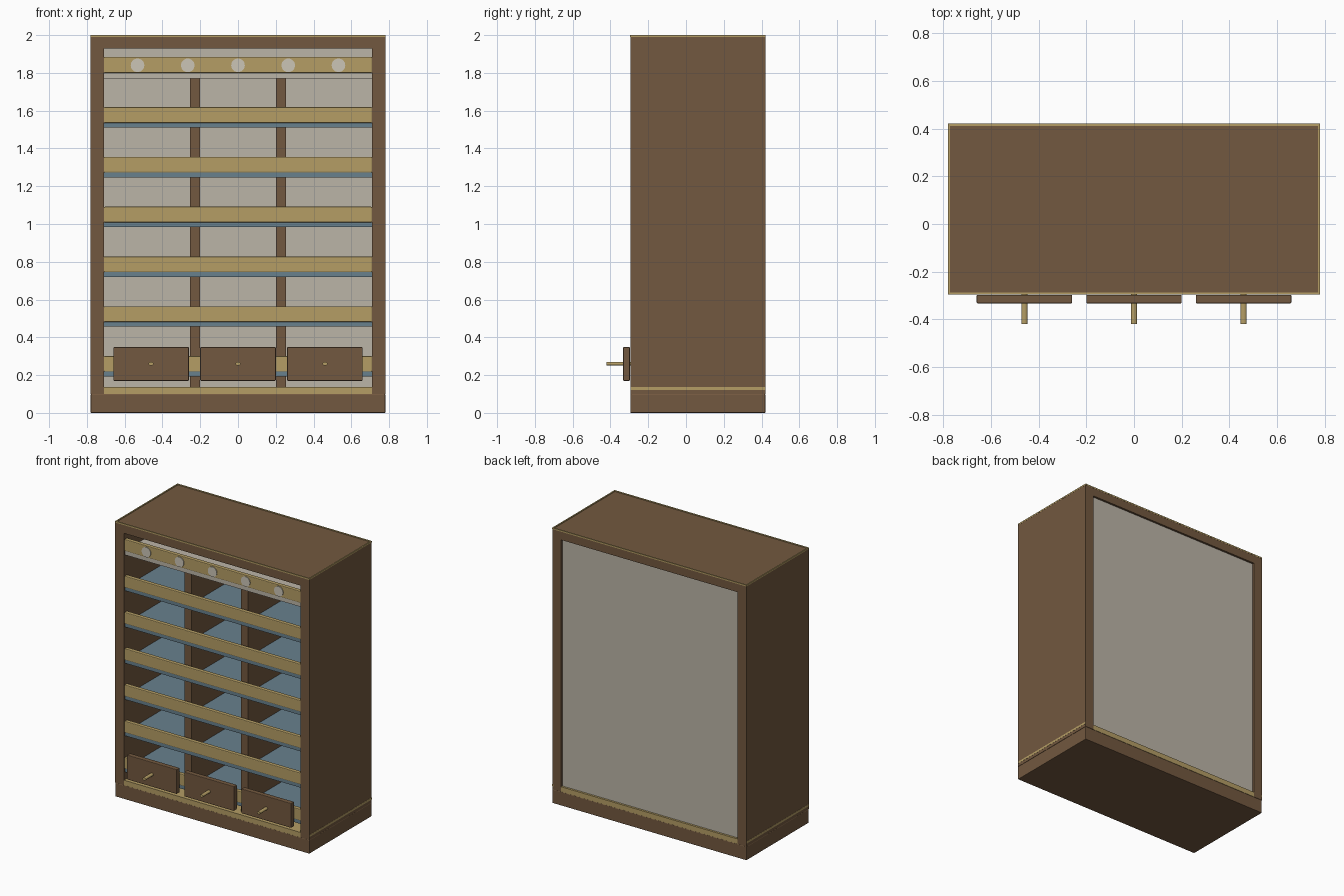
import bpy, math

if "Cube" in bpy.data.objects:
    bpy.data.objects.remove(bpy.data.objects["Cube"])

def material(name, rgb):
    m = bpy.data.materials.new(name)
    m.diffuse_color = (*rgb, 1)
    m.use_nodes = True
    m.node_tree.nodes["Principled BSDF"].inputs["Base Color"].default_value = m.diffuse_color
    return m

WOOD = material("brown wood", (0.17, 0.098, 0.050))
GOLD = material("brass", (0.46, 0.34, 0.13))
PANEL = material("pale grey panel", (0.50, 0.46, 0.39))
GLASS = material("blue grey shelf", (0.14, 0.22, 0.27))
LAMP = material("warm white lamp", (0.60, 0.56, 0.47))

def box(name, x, y, z, mat, bevel=0.0):
    """Box from (min, max) ranges."""
    bpy.ops.mesh.primitive_cube_add(size=1, location=[(a + b) / 2 for a, b in (x, y, z)])
    o = bpy.context.object
    o.name = name
    o.scale = [b - a for a, b in (x, y, z)]
    bpy.ops.object.transform_apply(location=False, rotation=False, scale=True)
    o.data.materials.append(mat)
    if bevel:
        m = o.modifiers.new("bevel", 'BEVEL')
        m.width, m.segments = bevel, 2
    return o

def rod(name, x, y0, y1, z, r, mat, sides=32, flat=1.0):
    """Cylinder running along y."""
    bpy.ops.mesh.primitive_cylinder_add(vertices=sides, radius=r, depth=y1 - y0,
        location=(x, (y0 + y1) / 2, z), rotation=(math.pi / 2, 0, 0))
    o = bpy.context.object
    o.name = name
    o.scale = (1, flat, 1)
    o.data.materials.append(mat)
    bpy.ops.object.shade_smooth_by_angle()

W, IN = 0.78, 0.71          # outer and inner half widths
F, B = -0.295, 0.42         # front and back

# Carcass
box("base", (-W, W), (F, B), (0, 0.10), WOOD, 0.004)
box("base_ledge", (-IN, IN), (F, B), (0.10, 0.137), GOLD)
box("top_slab", (-W, W), (F, B), (1.93, 1.995), WOOD)
for s, side in ((-1, "left"), (1, "right")):
    box("side_" + side, sorted((s * IN, s * W)), (F, B), (0.10, 1.93), WOOD)
    box("divider_" + side, sorted((s * 0.20, s * 0.255)), (-0.25, 0.40), (0.137, 1.77), WOOD)
    # Thin brass lines on the flanks
    box("base_line_" + side, sorted((s * (W - 0.01), s * (W + 0.001))), (F, B), (0.122, 0.137), GOLD)
    box("top_line_" + side, sorted((s * (W - 0.008), s * (W + 0.001))), (F, B), (1.99, 2.0), GOLD)
box("top_line_front", (-W, W), (F - 0.001, F + 0.008), (1.99, 2.0), GOLD)
box("top_line_back", (-W, W), (B - 0.008, B + 0.001), (1.99, 2.0), GOLD)
box("back_panel", (-IN, IN), (0.39, 0.405), (0.137, 1.93), PANEL)

# Shelves with brass front rails
for i in range(6):
    z = 0.193 + 0.2635 * i
    box(f"shelf_{i}", (-IN, IN), (-0.285, 0.39), (z, z + 0.025), GLASS)
    box(f"shelf_rail_{i}", (-IN, IN), (-0.29, -0.26), (z + 0.025, z + 0.108), GOLD, 0.005)

# Light strip under the top
box("light_panel", (-IN, IN), (-0.285, 0.39), (1.77, 1.80), PANEL)
box("light_rail", (-IN, IN), (-0.29, -0.26), (1.80, 1.885), GOLD, 0.005)
for i in range(5):
    rod(f"lamp_{i}", -0.532 + 0.266 * i, -0.295, -0.28, 1.84, 0.036, LAMP)

# Drawers
for i, x in enumerate((-0.46, 0, 0.46)):
    box(f"drawer_{i}", (x - 0.20, x + 0.20), (-0.333, -0.297), (0.17, 0.348), WOOD, 0.004)
    rod(f"drawer_knob_{i}", x, -0.42, -0.28, 0.26, 0.013, GOLD, 24, 0.8)
